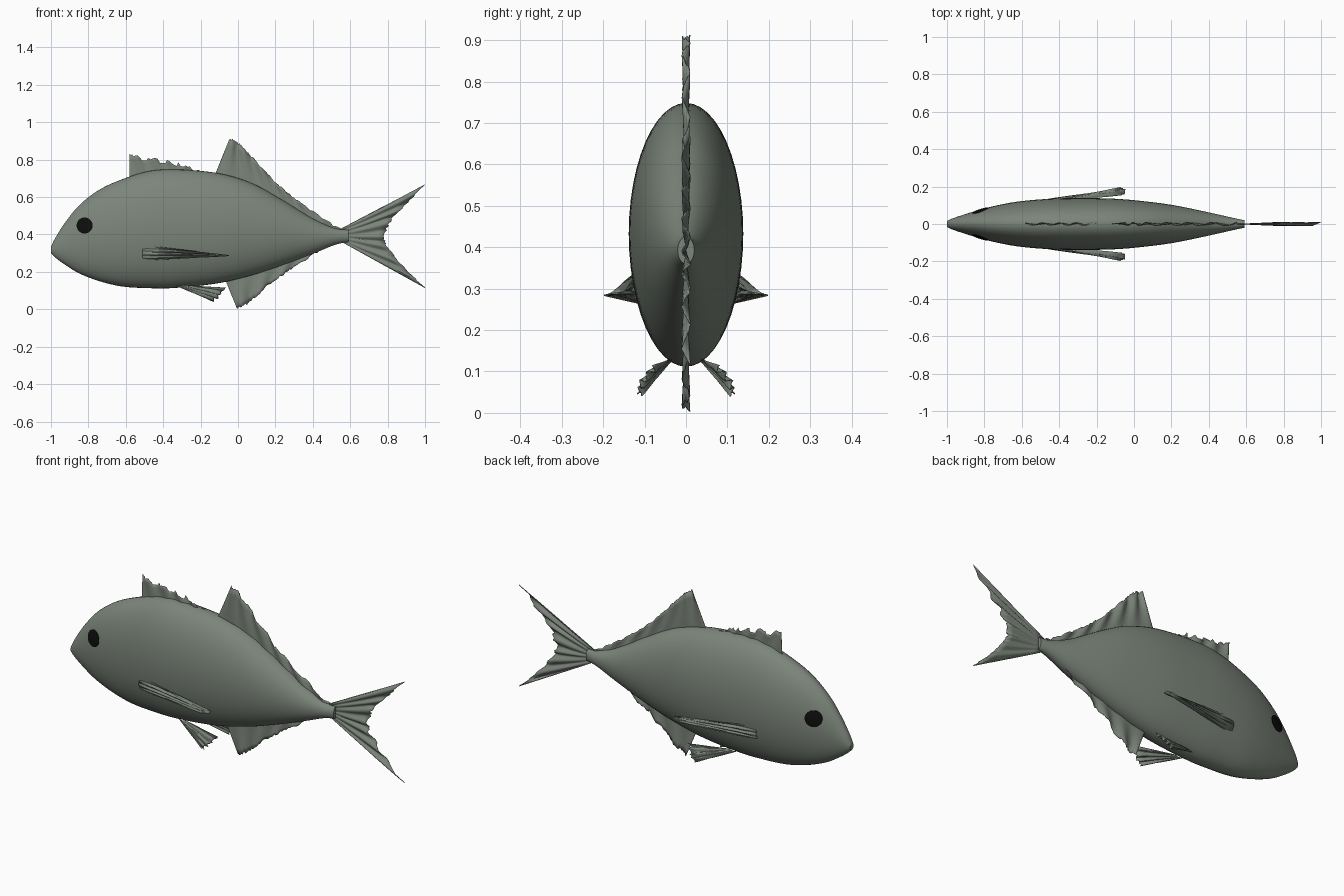
import bpy, bmesh, math, random
from mathutils import Vector

random.seed(4)
if "Cube" in bpy.data.objects:
    bpy.data.objects.remove(bpy.data.objects["Cube"])


def material(name, rgb):
    mat = bpy.data.materials.new(name)
    mat.use_nodes = True
    mat.diffuse_color = (*rgb, 1)
    mat.node_tree.nodes["Principled BSDF"].inputs["Base Color"].default_value = (*rgb, 1)
    return mat


SKIN = material("grey green skin", (0.2, 0.235, 0.195))
BLACK = material("eye black", (0.004, 0.004, 0.004))

# Body stations: x, back height, belly height, half width
STATIONS = [
    (-1.0, .335, .30, .015), (-.975, .385, .275, .028), (-.92, .47, .235, .047),
    (-.845, .56, .19, .07), (-.74, .64, .15, .098), (-.62, .695, .122, .12),
    (-.48, .738, .113, .133), (-.34, .748, .114, .138), (-.12, .73, .137, .136),
    (.06, .68, .178, .121), (.22, .595, .23, .099), (.4, .485, .297, .062),
    (.52, .433, .345, .035), (.59, .425, .36, .02)]


def spline(points, t):
    """Smooth curve through the points, t from 0 to 1."""
    pts = [Vector(p) for p in points]
    n = len(pts) - 1
    i = min(int(t * n), n - 1)
    u = t * n - i
    a, b, c, d = (pts[min(max(k, 0), n)] for k in (i - 1, i, i + 1, i + 2))
    return b + (c - a) * u / 2 + (a * 2 - b * 5 + c * 4 - d) * u * u / 2 \
        + (b * 3 - a - c * 3 + d) * u ** 3 / 2


def body_at(x):
    """Back height, belly height and half width at x."""
    low, high = 0.0, 1.0
    for _ in range(30):
        mid = (low + high) / 2
        if spline(STATIONS, mid)[0] < x:
            low = mid
        else:
            high = mid
    return spline(STATIONS, low)[1:]


def skin_y(x, z):
    top, bottom, width = body_at(x)
    h = (2 * z - top - bottom) / (top - bottom)
    return width * math.sqrt(max(0, 1 - h * h))


def finish(bm, name, mat, angle=40):
    bmesh.ops.recalc_face_normals(bm, faces=bm.faces)
    mesh = bpy.data.meshes.new(name)
    bm.to_mesh(mesh)
    bm.free()
    mesh.materials.append(mat)
    obj = bpy.data.objects.new(name, mesh)
    bpy.context.collection.objects.link(obj)
    bpy.ops.object.select_all(action="DESELECT")
    obj.select_set(True)
    bpy.context.view_layer.objects.active = obj
    bpy.ops.object.shade_smooth_by_angle(angle=math.radians(angle))
    return obj


def bridge(bm, rows, closed=False):
    for a, b in zip(rows, rows[1:]):
        for i in range(len(a) if closed else len(a) - 1):
            j = (i + 1) % len(a)
            bm.faces.new((a[i], a[j], b[j], b[i]))


# Body: elliptical rings lofted from nose to tail root
bm = bmesh.new()
rings = []
for k in range(79):
    x, top, bottom, width = spline(STATIONS, k / 78)
    ring = []
    for s in range(48):
        a = math.tau * s / 48
        ring.append(bm.verts.new((x, width * math.cos(a),
                                  (top + bottom) / 2 + (top - bottom) / 2 * math.sin(a))))
    rings.append(ring)
bridge(bm, rings, closed=True)
bm.faces.new(rings[0])
bm.faces.new(rings[-1])
finish(bm, "body", SKIN)


def fin(name, base, edge, columns, jag, ripple, waves, across=(0, 1, 0), flare=1):
    """Rippled sheet from a base line to a ragged outer edge."""
    bm = bmesh.new()
    rows = []
    for c in range(columns + 1):
        u = c / columns
        root, tip = spline(base, u), spline(edge, u)
        tip = tip.lerp(root, 0 if c in (0, columns) else min(
            .4, jag * random.random() / max((tip - root).length, .01)))
        row = []
        for r in range(7):
            v = r / 6
            sway = ripple * math.sin(waves * math.tau * u + v * 1.5) * v ** flare
            row.append(bm.verts.new(root.lerp(tip, v) + Vector(across) * sway))
        rows.append(row)
    bridge(bm, rows)
    obj = finish(bm, name, SKIN, 60)
    solid = obj.modifiers.new("thickness", "SOLIDIFY")
    solid.thickness = .003
    solid.offset = 0
    return obj


def spine(x0, x1, side, depth=.03):
    """Base line just under the back (side 0) or belly (side 1)."""
    line = []
    for k in range(9):
        x = x0 + (x1 - x0) * k / 8
        line.append((x, 0, body_at(x)[side] + (depth if side else -depth)))
    return line


# Dorsal, anal and tail fins
fin("front_dorsal_fin", spine(-.58, -.12, 0),
    [(-.58, 0, .832), (-.47, 0, .815), (-.36, 0, .80), (-.25, 0, .765), (-.12, 0, .73)],
    44, .03, .008, 5)
fin("rear_dorsal_fin", spine(-.13, .55, 0),
    [(-.045, 0, .912), (-.005, 0, .9), (.064, 0, .83), (.17, 0, .715), (.28, 0, .617),
     (.41, 0, .52), (.55, 0, .432)], 64, .014, .009, 6)
fin("anal_fin", spine(-.075, .54, 1),
    [(-.005, 0, .003), (.064, 0, .033), (.17, 0, .13), (.28, 0, .205),
     (.42, 0, .295), (.54, 0, .352)], 56, .014, .009, 5)
fin("tail_fin", [(.55, 0, .43), (.565, 0, .395), (.56, 0, .358)],
    [(1, 0, .667), (.90, 0, .56), (.825, 0, .48), (.79, 0, .39), (.81, 0, .325),
     (.89, 0, .225), (1, 0, .115)], 48, .014, .010, 7)

# Paired fins and eyes
for side, label in ((1, "left"), (-1, "right")):
    def flip(points):
        return [(x, side * y, z) for x, y, z in points]

    fin(label + "_pectoral_fin",
        flip([(-.51, .115, .343), (-.51, .125, .30), (-.51, .105, .262)]),
        flip([(-.07, .165, .291), (-.045, .175, .288), (-.07, .185, .284)]),
        30, .005, .013, 4, (0, side, 0), .5)
    fin(label + "_pelvic_fin",
        flip([(-.33, .035, .125), (-.31, .04, .125), (-.29, .04, .13)]),
        flip([(-.135, .113, .04), (-.095, .11, .07), (-.065, .075, .11)]),
        24, .018, .008, 4, (0, side * .7, .7))

    # Eye: thin disc following the skin
    bm = bmesh.new()
    loops = []
    for radius, lift in ((.043, -.004), (.043, .003), (.03, .005), (.014, .006), (.001, .006)):
        loop = []
        for s in range(32):
            a = math.tau * s / 32
            x, z = -.82 + radius * math.cos(a), .448 + radius * math.sin(a)
            loop.append(bm.verts.new((x, side * (skin_y(x, z) + lift), z)))
        loops.append(loop)
    bridge(bm, loops, closed=True)
    bm.faces.new(loops[-1])
    finish(bm, label + "_eye", BLACK)
